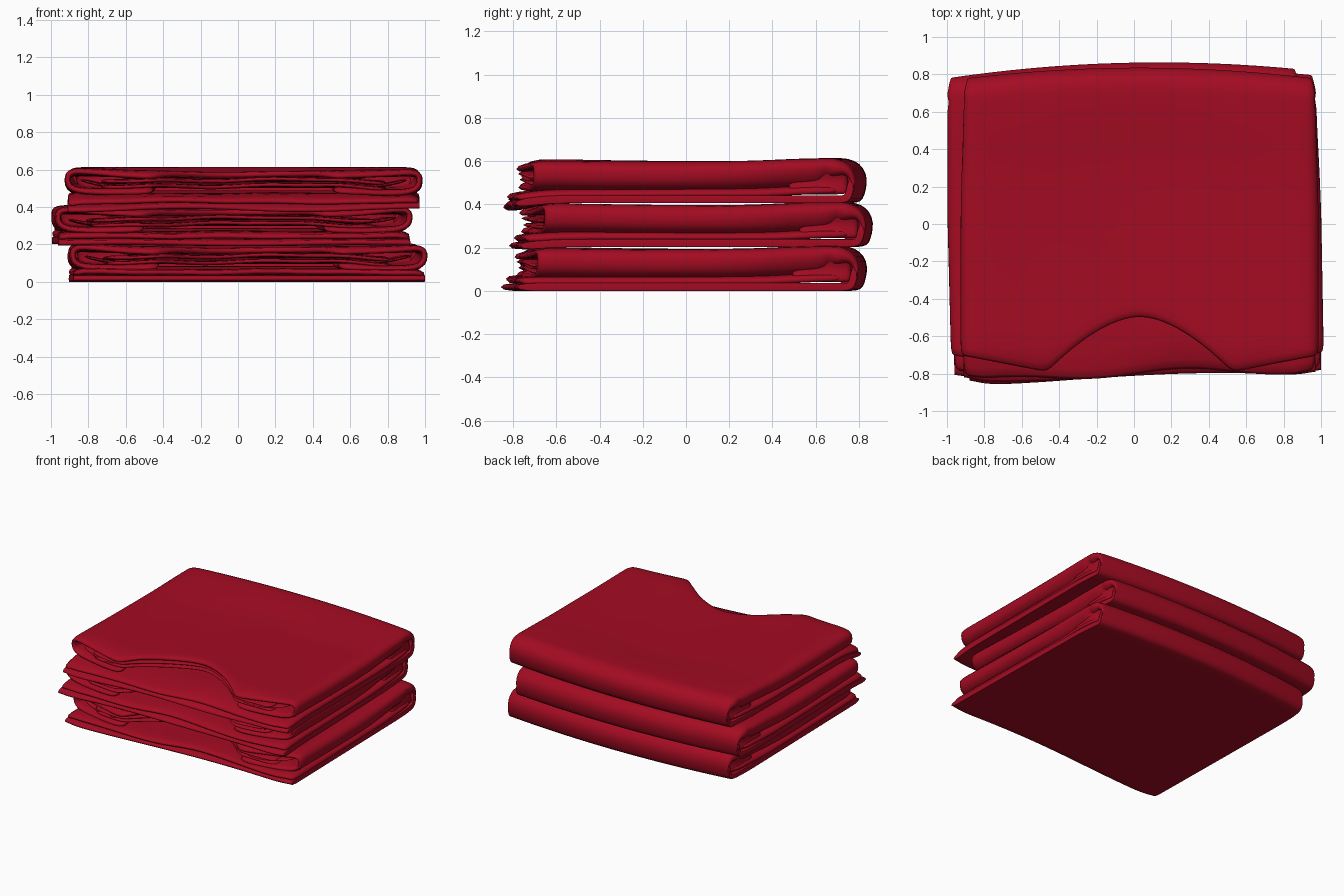
import bpy, math

if "Cube" in bpy.data.objects:
    bpy.data.objects.remove(bpy.data.objects["Cube"])

red = bpy.data.materials.new("deep_red_cotton")
red.diffuse_color = (0.37, 0.0035, 0.016, 1)
red.use_nodes = True
red.node_tree.nodes["Principled BSDF"].inputs["Base Color"].default_value = red.diffuse_color


def lerp(a, b, t):
    return a + (b - a) * t


def smooth(t):
    t = max(0, min(1, t))
    return t * t * (3 - 2 * t)


def cloth(name, rows, thick, place):
    """Grid of points -> thick, soft-edged cloth sheet."""
    n = len(rows[0])
    verts = [p for r in rows for p in r]
    faces = [(i * n + j, i * n + j + 1, (i + 1) * n + j + 1, (i + 1) * n + j)
             for i in range(len(rows) - 1) for j in range(n - 1)]
    me = bpy.data.meshes.new(name)
    me.from_pydata(verts, [], faces)
    me.materials.append(red)
    me.polygons.foreach_set("use_smooth", [True] * len(faces))
    ob = bpy.data.objects.new(name, me)
    bpy.context.collection.objects.link(ob)
    s = ob.modifiers.new("thickness", 'SOLIDIFY')
    s.thickness, s.offset = thick, 0
    b = ob.modifiers.new("soft", 'SUBSURF')
    b.levels = b.render_levels = 1
    cx, cy, z0, rot = place
    ob.location, ob.rotation_euler = (cx, cy, z0), (0, 0, rot)
    return ob


def neck_y(x):
    """Front edge of the upper layer: neck scoop with sloping shoulders."""
    a = abs(x)
    if a < 0.49:
        return -0.495 - 0.30 * (a / 0.49) ** 1.7
    return -0.795 + 0.085 * (a - 0.49) / 0.43


# Cross-section of the upper layer: (flat x, curled x, curled drop), sides curled under
TOP = 0.19
CURL = [(.85, .86, 0), (.893, .905, -.004), (.91, .928, -.02), (.918, .93, -.05),
        (.92, .924, -.085), (.922, .88, -.106), (.924, .78, -.106), (.926, .65, -.094),
        (.928, .55, -.086), (.93, .47, -.08)]
# Back fold, seen from the side: (y, z)
FOLD = [(.74, .018), (.785, .018), (.806, .026), (.814, .065), (.822, .11),
        (.808, .154), (.775, .18), (.735, .19)]
MID = [-.78, -.7, -.62, -.55, -.49, -.45, -.39, -.32, -.24, -.16, -.08, 0]
MID = MID + [-x for x in MID[-2::-1]]
SECTION = ([(-f, -x, z) for f, x, z in reversed(CURL)] + [(x, x, 0) for x in MID] + CURL)


def shirt(label, place, phase, droop):
    def lower_front(x):
        corner = 0.025 * smooth((abs(x) - 0.8) / 0.15)
        return -0.825 - 0.024 * math.sin(2.6 * x + 3.6 + phase) + corner

    def sag(x, y):
        return droop * smooth((-y - 0.62) / 0.2) * (0.75 + 0.25 * math.sin(5 * x + phase))

    def place_xy(x, y):
        """Bowed back edge, narrowed back corners."""
        k = 1.012 - 0.022 * smooth((y - 0.68) / 0.15)
        return x * k, y - 0.065 * x * x * smooth((y - 0.2) / 0.6)

    def wave(x, y, k):
        return k * (math.sin(6 * x + phase) + math.sin(13 * x + 2 * phase) * 0.6) * smooth(0.3 - y)

    # main body: lower layer, rounded fold at the back, upper layer
    rows = []
    for i in range(14):
        row = []
        for f, _, _ in SECTION:
            y = lerp(lower_front(f), 0.71, i / 14)
            row.append((*place_xy(f, y), 0.018 - sag(f, y)))
        rows.append(row)
    for i, (y, z) in enumerate(FOLD):
        b = (0, 0, 0, 0, 0, 0.12, 0.3, 0.5)[i]
        rows.append([(*place_xy(lerp(f, c, b), y), z + dz * b) for f, c, dz in SECTION])
    for i in range(19):
        t = i * 0.018 if i < 4 else lerp(0.054, 1, (i - 3) / 15)
        b = lerp(0.6, 1, smooth(t / 0.05))
        row = []
        for f, c, dz in SECTION:
            y = lerp(0.705, neck_y(c), t)
            # side wall leans inward at its foot towards the back
            lean = 1 - 0.04 * smooth(y / 0.7) * min(1, -dz / 0.09)
            x = lerp(f, c, b) * lean
            hollow = 0.02 * max(0, 1 - x * x) + 0.008 * max(0, 1 - (y / 0.7) ** 2)
            shoulder = 0.02 * smooth((-y - 0.69) / 0.1)
            d = wave(x, y, 0.0025) - hollow * smooth(t * 3) - shoulder
            row.append((*place_xy(x, y), TOP + dz * b + d))
        rows.append(row)
    cloth(label + "_shirt_body", rows, 0.036, place)

    # second lower layer, its sides rolled down onto the first
    xs = [-0.93 + 1.86 * j / 40 for j in range(41)]
    rows = []
    for i in range(15):
        row = []
        for x in xs:
            y = lerp(lower_front(x) + 0.012 + 0.015 * math.sin(7 * x + phase), 0.765, i / 14)
            z = 0.052 - 0.014 * smooth((abs(x) - 0.88) / 0.05) + 0.015 * smooth((y - 0.3) / 0.4)
            row.append((*place_xy(x, y), z - 0.95 * sag(x, y) + wave(x, y, 0.003)))
        rows.append(row)
    cloth(label + "_shirt_lower_inner_layer", rows, 0.036, place)

    # inner panels showing below the neck scoop
    for k, (z, back) in enumerate([(0.138, 0.004), (0.108, 0.012)]):
        rows = []
        for i in range(13):
            row = []
            for x in MID:
                x *= 0.98
                y = lerp(neck_y(x) + back, 0.68, i / 12)
                dip = -0.012 * smooth((abs(x) - 0.45) / 0.3)
                row.append((x, y, z + dip + wave(x + k, y, 0.006)))
            rows.append(row)
        cloth(label + "_shirt_inner_panel_%d" % (k + 1), rows, 0.024, place)

    for side, s in (("left", -1), ("right", 1)):
        # sleeve ends tucked into the side curls
        prof = [(.88, .135), (.80, .118), (.70, .108), (.62, .112), (.55, .128),
                (.52, .15), (.56, .162), (.66, .158)]
        rows = []
        for i in range(8):
            t = i / 7
            rows.append([(s * (x - 0.02 * t),
                          lerp(-0.755 + 0.1 * (x - 0.5) + 0.02 * math.sin(9 * x + phase), 0.6, t),
                          z + 0.008 * math.sin(8 * x + phase * s)) for x, z in prof])
        cloth(label + "_shirt_%s_sleeve_tuck" % side, rows, 0.018, place)

        # side cloth closing the end of the back fold
        rows = []
        for i in range(7):
            y = 0.50 + 0.05 * i
            px, py = place_xy(0.885, y)
            rows.append([(s * (px + 0.02 * abs(2 * j / 5 - 1)), py, 0.04 + 0.026 * j) for j in range(6)])
        cloth(label + "_shirt_%s_fold_side" % side, rows, 0.03, place)


# the stack: slightly shifted and turned shirts (x, y, z, turn)
shirt("bottom", (0.045, 0.0, 0.0, 0.018), 0.3, 0.0)
shirt("middle", (-0.04, 0.026, 0.203, 0.026), 1.4, 0.02)
shirt("top", (0.03, 0.0, 0.406, 0.0), 0.0, 0.045)
